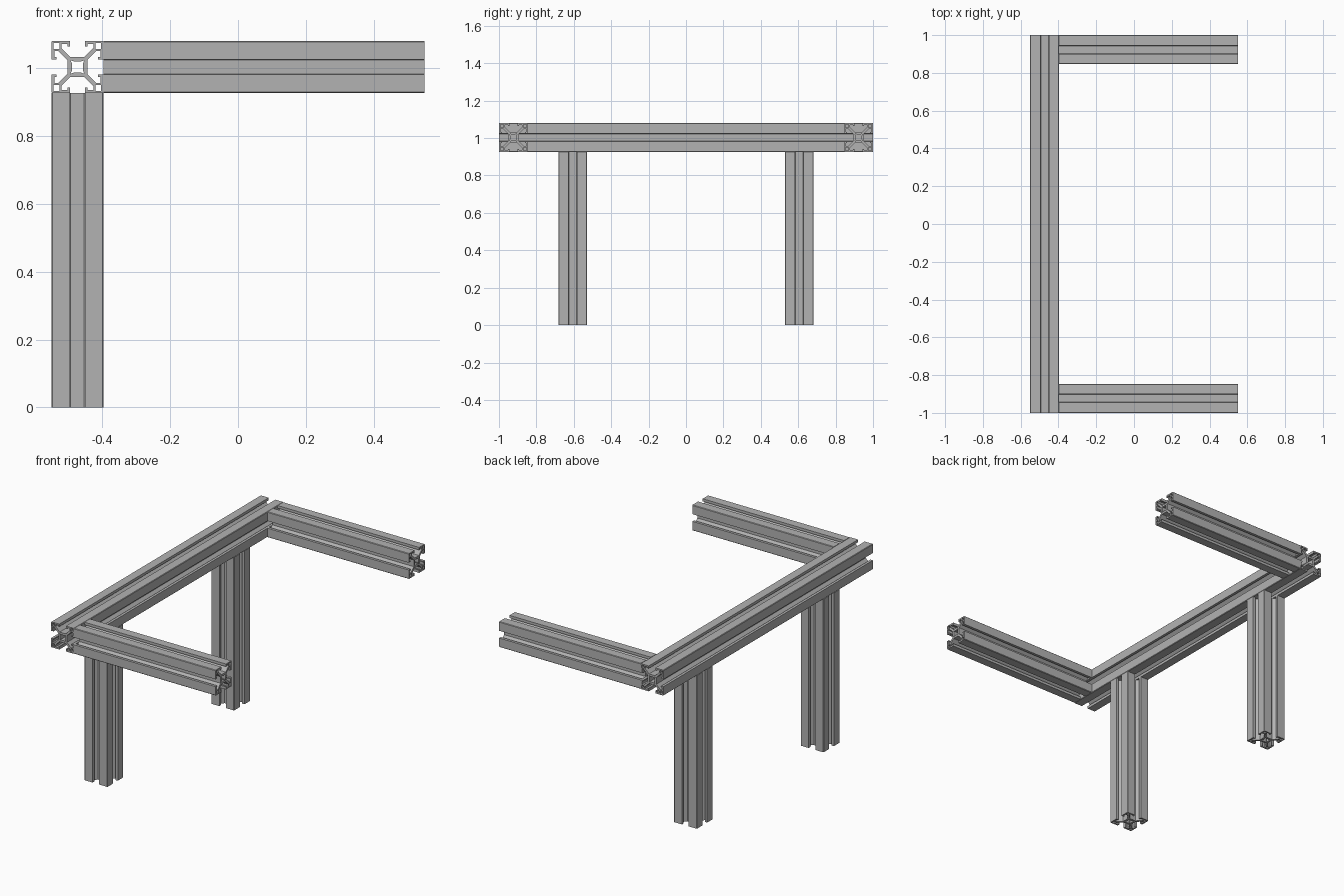
import bpy
import bmesh
from math import pi
from mathutils import Matrix

cube = bpy.data.objects.get("Cube")
if cube:
    bpy.data.objects.remove(cube, do_unlink=True)

# Brushed aluminium colour
metal = bpy.data.materials.new("aluminium_grey")
metal.use_nodes = True
grey = (0.45, 0.45, 0.45, 1)
metal.diffuse_color = grey
metal.node_tree.nodes["Principled BSDF"].inputs["Base Color"].default_value = grey

HALF = 0.077       # half width of the extrusion
SLOT = 0.022       # half width of the slot opening
LIP = 0.009        # lip thickness
HOOK = 0.016       # depth of the hooked lip edge
CORE = 0.029       # half width of the centre core
STRUT = 0.009      # half width of the diagonal web, measured along an axis
BOX = 0.047        # inner face of the hollow corner box
CHAMFER = 0.003


def four_fold(quarter):
    """Repeat a quarter outline clockwise around the centre."""
    loop, pts = [], quarter
    for _ in range(4):
        loop += pts
        pts = [(y, -x) for x, y in pts]
    return loop


def slot_profile():
    """Outer outline followed by the core hole and four corner holes."""
    eighth = [
        (CORE - STRUT, CORE),
        (BOX, BOX + STRUT),
        (BOX, HALF - LIP),
        (SLOT + 0.007, HALF - LIP),
        (SLOT + 0.007, HALF - HOOK),
        (SLOT, HALF - HOOK),
        (SLOT, HALF),
        (HALF - CHAMFER, HALF),
    ]
    quarter = eighth + [(y, x) for x, y in reversed(eighth)]
    loops = [four_fold(quarter)]
    loops.append(four_fold([(0, 0.016), (0.009, 0.016), (0.02, 0.02), (0.016, 0.009)]))
    near, far = BOX + 0.006, HALF - 0.007
    for sx in (-1, 1):
        for sy in (-1, 1):
            loops.append([(sx * x, sy * y) for x, y in
                          ((near, near), (far, near), (far, far), (near, far))])
    return loops


def extrusion(name, length, location, rotation):
    """Extrude the slotted section, centred on location."""
    bm = bmesh.new()
    edges = []
    for loop in slot_profile():
        verts = [bm.verts.new((x, y, -length / 2)) for x, y in loop]
        for a, b in zip(verts, verts[1:] + verts[:1]):
            edges.append(bm.edges.new((a, b)))
    bmesh.ops.triangle_fill(bm, edges=edges, use_beauty=True, use_dissolve=False)
    end_cap = bm.faces[:]
    result = bmesh.ops.extrude_face_region(bm, geom=end_cap, use_keep_orig=True)
    moved = [g for g in result["geom"] if isinstance(g, bmesh.types.BMVert)]
    bmesh.ops.translate(bm, verts=moved, vec=(0, 0, length))
    bmesh.ops.recalc_face_normals(bm, faces=bm.faces[:])
    bm.transform(rotation)
    mesh = bpy.data.meshes.new(name)
    bm.to_mesh(mesh)
    bm.free()
    mesh.materials.append(metal)
    obj = bpy.data.objects.new(name, mesh)
    obj.location = location
    bpy.context.collection.objects.link(obj)
    return obj


along_x = Matrix.Rotation(pi / 2, 4, "Y")
along_y = Matrix.Rotation(pi / 2, 4, "X")
upright = Matrix.Identity(4)

BEAM_X = HALF - 0.55
BEAM_Z = 1.003
LEG_TOP = BEAM_Z - HALF
ARM_START = BEAM_X + HALF

# Long cross beam
extrusion("cross_beam", 2, (BEAM_X, 0, BEAM_Z), along_y)

# Front and back arms and legs
for end, side in (("front", -1), ("back", 1)):
    extrusion(end + "_arm", 0.55 - ARM_START,
              ((0.55 + ARM_START) / 2, side * (1 - HALF), BEAM_Z), along_x)
    extrusion(end + "_leg", LEG_TOP,
              (BEAM_X, side * 0.605, LEG_TOP / 2), upright)
